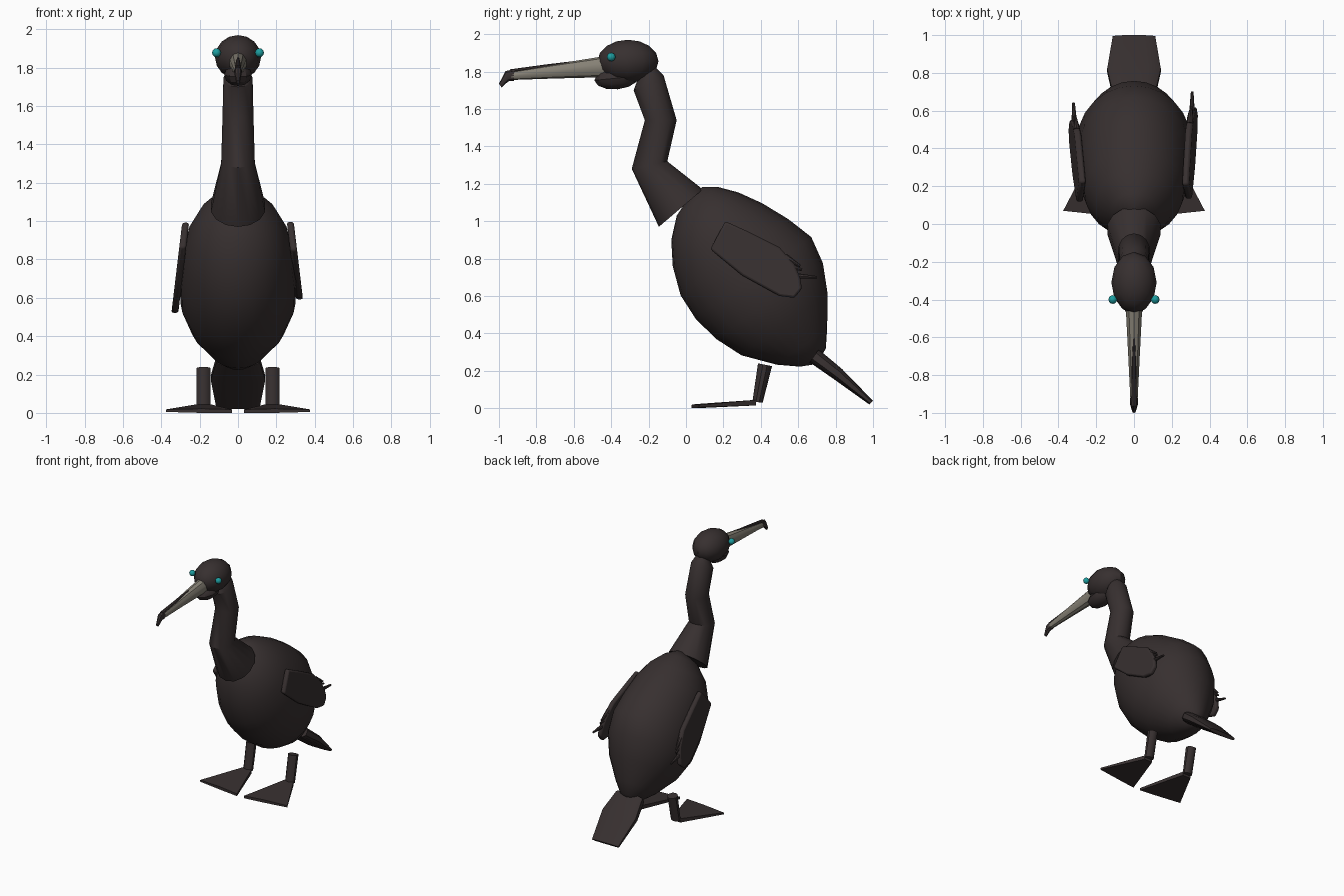
import bpy, bmesh, math
from mathutils import Vector, Matrix

cube = bpy.data.objects.get("Cube")
if cube:
    bpy.data.objects.remove(cube, do_unlink=True)


def material(name, rgb):
    m = bpy.data.materials.new(name)
    m.use_nodes = True
    m.diffuse_color = (*rgb, 1)
    m.node_tree.nodes["Principled BSDF"].inputs["Base Color"].default_value = (*rgb, 1)
    return m


DARK = material("dark_plumage", (0.038, 0.029, 0.029))
HORN = material("pale_beak", (0.24, 0.22, 0.18))
TEAL = material("teal_eye", (0.012, 0.34, 0.35))


def finish(bm, name, mat, angle=35):
    bmesh.ops.recalc_face_normals(bm, faces=bm.faces)
    mesh = bpy.data.meshes.new(name)
    bm.to_mesh(mesh)
    bm.free()
    mesh.materials.append(mat)
    ob = bpy.data.objects.new(name, mesh)
    bpy.context.collection.objects.link(ob)
    bpy.ops.object.select_all(action='DESELECT')
    ob.select_set(True)
    bpy.context.view_layer.objects.active = ob
    bpy.ops.object.shade_smooth_by_angle(angle=math.radians(angle))
    return ob


def loft(name, rings, mat, sides=12, x=0, power=1, angle=35):
    """Skin rings given as (y0, z0, y1, z1, half width); power below 1 squares them."""
    bm = bmesh.new()
    loops = []
    for y0, z0, y1, z1, w in rings:
        loop = []
        for i in range(sides):
            a = math.tau * (i + 0.5 * (power < 1)) / sides
            c, s = (math.copysign(abs(f) ** power, f) for f in (math.cos(a), math.sin(a)))
            k = (1 + c) / 2
            loop.append(bm.verts.new((x + w * s, y0 + (y1 - y0) * k, z0 + (z1 - z0) * k)))
        loops.append(loop)
    for a, b in zip(loops, loops[1:]):
        for i in range(sides):
            j = (i + 1) % sides
            bm.faces.new((a[i], a[j], b[j], b[i]))
    bm.faces.new(loops[0])
    bm.faces.new(loops[-1])
    return finish(bm, name, mat, angle)


def ball(name, centre, radii, mat, seg=12, rings=8, tilt=0):
    bm = bmesh.new()
    bmesh.ops.create_uvsphere(bm, u_segments=seg, v_segments=rings, radius=1)
    bm.transform(Matrix.Translation(centre) @ Matrix.Rotation(tilt, 4, 'X')
                 @ Matrix.Diagonal((*radii, 1)))
    return finish(bm, name, mat)


# Body: rings along a tilted axis (distance, belly offset, back offset, half width)
axis, out = Vector((0.578, -0.816)), Vector((0.816, 0.578))
body = []
for s, belly, back, w in [(-0.005, -0.03, 0.05, 0.03), (0.04, -0.15, 0.115, 0.12),
                          (0.13, -0.25, 0.19, 0.205), (0.25, -0.325, 0.26, 0.262),
                          (0.4, -0.38, 0.325, 0.29), (0.55, -0.387, 0.37, 0.305),
                          (0.7, -0.36, 0.34, 0.3), (0.85, -0.3, 0.265, 0.245),
                          (1.0, -0.175, 0.155, 0.145), (1.08, -0.08, 0.09, 0.075),
                          (1.11, -0.02, 0.03, 0.02)]:
    base = Vector((0.05, 1.15)) + axis * s
    body.append((*(base + out * belly), *(base + out * back), w))
loft("body", body, DARK, 24, angle=50)

# Neck with its angular bends
loft("neck", [(-0.145, 0.97, 0.09, 1.17, 0.145), (-0.29, 1.28, -0.1, 1.32, 0.09),
              (-0.22, 1.54, -0.05, 1.54, 0.083), (-0.28, 1.7, -0.12, 1.78, 0.078),
              (-0.25, 1.78, -0.16, 1.82, 0.05)], DARK, 14)

# Head, throat and eyes
ball("head", (0, -0.31, 1.855), (0.12, 0.163, 0.115), DARK, 12, 8)
ball("throat", (0, -0.37, 1.765), (0.075, 0.12, 0.06), DARK, 10, 6, 0.1)
for side, tag in ((1, "left"), (-1, "right")):
    ball(tag + "_eye", (side * 0.112, -0.4, 1.878), (0.023,) * 3, TEAL)

# Beak with a dark ridge and hooked tip
loft("beak", [(-0.42, 1.77, -0.42, 1.885, 0.047), (-0.7, 1.763, -0.7, 1.84, 0.032),
              (-0.935, 1.755, -0.935, 1.8, 0.02)], HORN, 10)
loft("beak_ridge", [(-0.55, 1.85, -0.55, 1.862, 0.005), (-0.75, 1.815, -0.75, 1.838, 0.012),
                    (-0.94, 1.79, -0.94, 1.812, 0.015)], DARK, 8)
loft("beak_hook", [(-0.92, 1.75, -0.92, 1.812, 0.021), (-0.95, 1.748, -0.965, 1.803, 0.02),
                   (-0.985, 1.715, -1.0, 1.735, 0.01)], DARK, 8)

# Tail: flat wedge
loft("tail", [(0.66, 0.245, 0.71, 0.315, 0.115), (0.79, 0.155, 0.835, 0.21, 0.145),
              (0.98, 0.02, 1.0, 0.04, 0.115)], DARK, 12, power=0.6)

# Wings: rounded plates leaning out towards the bottom, with feather fingers
WING = [(0.21, 1.0), (0.13, 0.85), (0.3, 0.71), (0.5, 0.6), (0.58, 0.59),
        (0.62, 0.64), (0.61, 0.7), (0.58, 0.77), (0.5, 0.86), (0.32, 0.95)]
FINGERS = [((0.53, 0.81), (0.61, 0.76)), ((0.53, 0.77), (0.62, 0.74)), ((0.55, 0.71), (0.7, 0.7))]


def lean(side, drop, y, z, offset=0):
    # Swing about the shoulder, then follow the flank
    dy, dz = y - 0.2, z - 0.93
    y = 0.2 + dy * math.cos(drop) + dz * math.sin(drop)
    z = 0.93 + dz * math.cos(drop) - dy * math.sin(drop)
    return Vector((side * (0.272 + 0.12 * (1 - z) + offset), y, z))


for side, tag, drop in ((1, "left", 0), (-1, "right", 0.21)):
    bm = bmesh.new()
    inner, outer = ([bm.verts.new(lean(side, drop, y, z, o)) for y, z in WING]
                    for o in (-0.018, 0.018))
    bm.faces.new(inner)
    bm.faces.new(outer)
    for i in range(len(WING)):
        j = (i + 1) % len(WING)
        bm.faces.new((inner[i], inner[j], outer[j], outer[i]))
    wing = finish(bm, tag + "_wing", DARK)
    bevel = wing.modifiers.new("rounded_edge", 'BEVEL')
    bevel.width = 0.012
    bevel.segments = 2
    for n, (a, b) in enumerate(FINGERS):
        a, b = lean(side, drop, *a), lean(side, drop, *b)
        d = b - a
        bm = bmesh.new()
        bmesh.ops.create_cone(bm, cap_ends=True, segments=8, radius1=0.018,
                              radius2=0.007, depth=d.length)
        bm.transform(Matrix.Translation((a + b) / 2)
                     @ d.to_track_quat('Z', 'Y').to_matrix().to_4x4())
        finish(bm, f"{tag}_wing_feather_{n + 1}", DARK)

    # Leg and webbed foot
    loft(tag + "_leg", [(0.355, 0.035, 0.41, 0.03, 0.038), (0.385, 0.24, 0.46, 0.225, 0.038)],
         DARK, 10, x=side * 0.18)
    bm = bmesh.new()
    web = [(0.145, 0.375, 0.015, 0.045), (0.215, 0.375, 0.015, 0.045),
           (0.375, 0.07, 0.005, 0.018), (0.19, 0.05, 0.0, 0.022), (0.03, 0.03, 0.0, 0.018)]
    low = [bm.verts.new((side * x, y, z)) for x, y, z, _ in web]
    top = [bm.verts.new((side * x, y, z)) for x, y, _, z in web]
    bm.faces.new(low)
    bm.faces.new(top)
    for i in range(len(web)):
        j = (i + 1) % len(web)
        bm.faces.new((low[i], low[j], top[j], top[i]))
    finish(bm, tag + "_foot", DARK)
